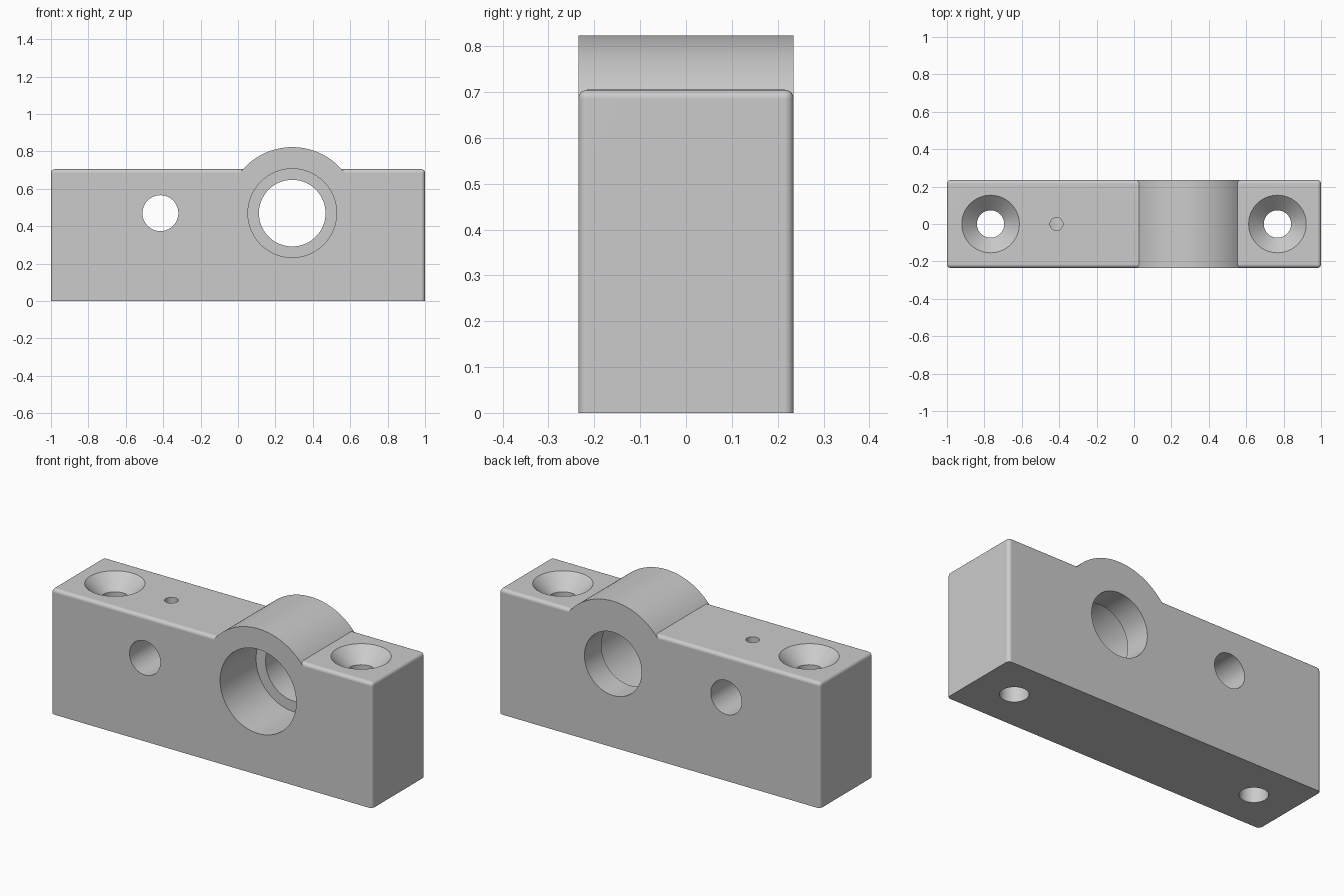
import bpy, bmesh, math
from mathutils import Matrix

cube = bpy.data.objects.get("Cube")
if cube:
    bpy.data.objects.remove(cube, do_unlink=True)

LENGTH, DEPTH, HEIGHT = 2.0, 0.47, 0.705
FRONT, BACK = -DEPTH / 2, DEPTH / 2
AXIS_Z = 0.47          # height of the horizontal bores
BORE_X, PIN_X, SCREW_X = 0.29, -0.415, 0.767
OVER = 0.1             # how far cutters overshoot a face

grey = bpy.data.materials.new("plain grey")
grey.use_nodes = True
colour = (0.6, 0.6, 0.6, 1)
grey.diffuse_color = colour
grey.node_tree.nodes["Principled BSDF"].inputs["Base Color"].default_value = colour


def finish(bm, name):
    bmesh.ops.recalc_face_normals(bm, faces=bm.faces[:])
    mesh = bpy.data.meshes.new(name)
    bm.to_mesh(mesh)
    bm.free()
    mesh.materials.append(grey)
    obj = bpy.data.objects.new(name, mesh)
    bpy.context.collection.objects.link(obj)
    return obj


def turned(name, profile, x, z=None, sides=96):
    """Solid of (radius, position) steps; along y at height z, or along z if z is None."""
    bm = bmesh.new()
    rings = []
    for r, t in profile:
        ring = []
        for i in range(sides):
            a = 2 * math.pi * i / sides
            u, v = r * math.cos(a), r * math.sin(a)
            co = (x + u, v, t) if z is None else (x + u, t, z + v)
            ring.append(bm.verts.new(co))
        rings.append(ring)
    for lower, upper in zip(rings, rings[1:]):
        for i in range(sides):
            j = (i + 1) % sides
            bm.faces.new((lower[i], lower[j], upper[j], upper[i]))
    bm.faces.new(rings[0])
    bm.faces.new(rings[-1])
    return finish(bm, name)


def apply(obj, modifier):
    bpy.context.view_layer.objects.active = obj
    bpy.ops.object.modifier_apply(modifier=modifier.name)


def combine(obj, tool, operation):
    mod = obj.modifiers.new(operation.lower(), "BOOLEAN")
    mod.operation, mod.solver, mod.object = operation, "EXACT", tool
    apply(obj, mod)
    bpy.data.objects.remove(tool, do_unlink=True)


# Block with every edge rounded except those around the base
bm = bmesh.new()
bmesh.ops.create_cube(bm, size=1, matrix=Matrix.Translation((0, 0, HEIGHT / 2))
                      @ Matrix.Diagonal((LENGTH, DEPTH, HEIGHT, 1)))
upper_edges = [e for e in bm.edges if any(v.co.z > HEIGHT / 2 for v in e.verts)]
bmesh.ops.bevel(bm, geom=upper_edges, offset=0.02, segments=5, profile=0.5, affect="EDGES")
body = finish(bm, "bearing_block")

# Round boss flush with front and back
combine(body, turned("boss", [(0.353, FRONT), (0.353, BACK)], BORE_X, AXIS_Z, 128), "UNION")

# Stepped main bore, wider at the front
step = FRONT + 0.32
combine(body, turned("main_bore", [(0.237, FRONT - OVER), (0.237, step), (0.178, step),
                                   (0.178, BACK + OVER)], BORE_X, AXIS_Z), "DIFFERENCE")

# Smaller cross bore, and the narrow hole down into it
combine(body, turned("cross_bore", [(0.096, FRONT - OVER), (0.096, BACK + OVER)],
                     PIN_X, AXIS_Z, 64), "DIFFERENCE")
combine(body, turned("set_screw_hole", [(0.035, AXIS_Z), (0.035, HEIGHT + OVER)],
                     PIN_X, None, 32), "DIFFERENCE")

# Countersunk mounting holes
for side in (-1, 1):
    combine(body, turned("mounting_hole", [(0.073, -OVER), (0.073, HEIGHT - 0.081),
                                           (0.154, HEIGHT), (0.154, HEIGHT + OVER)],
                         side * SCREW_X, None, 64), "DIFFERENCE")

# Smooth curved walls, keep flat faces flat
bpy.ops.object.select_all(action="DESELECT")
body.select_set(True)
bpy.context.view_layer.objects.active = body
bpy.ops.object.shade_smooth_by_angle(angle=math.radians(30))
weighted = body.modifiers.new("flat_normals", "WEIGHTED_NORMAL")
weighted.keep_sharp = True
apply(body, weighted)
